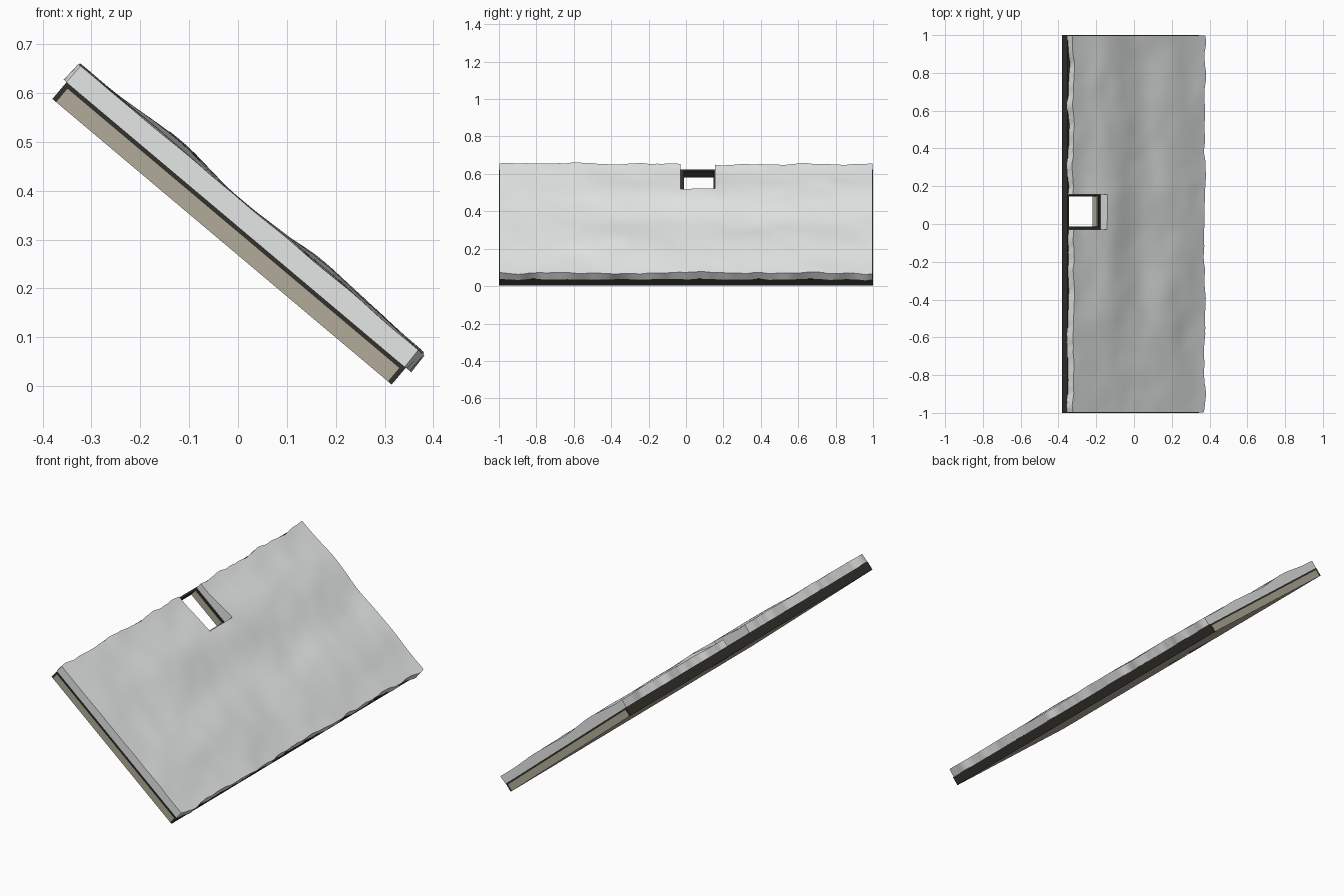
import bpy, bmesh, math
from mathutils import Matrix, Vector, noise

if "Cube" in bpy.data.objects:
    bpy.data.objects.remove(bpy.data.objects["Cube"])

# Local frame: s runs down the slope, y along the ridge, t out of the roof
D = Vector((0.765, 0, -0.644)).normalized()
N = Vector((-D.z, 0, D.x))
RIDGE = Vector((-0.38, 0, 0.588))
SLOPE = Matrix(((D.x, 0, N.x, RIDGE.x), (0, 1, 0, 0), (D.z, 0, N.z, RIDGE.z), (0, 0, 0, 1)))
LEN, THICK = 0.908, 0.045


def material(name, rgb):
    m = bpy.data.materials.new(name)
    m.diffuse_color = (*rgb, 1)
    m.use_nodes = True
    m.node_tree.nodes["Principled BSDF"].inputs["Base Color"].default_value = m.diffuse_color
    return m


SNOW = material("snow white", (0.78, 0.80, 0.79))
WOOD = material("weathered wood", (0.44, 0.41, 0.32))
DARK = material("dark trim", (0.032, 0.031, 0.025))


def finish(name, bm, mat):
    bmesh.ops.recalc_face_normals(bm, faces=bm.faces[:])
    bm.transform(SLOPE)
    me = bpy.data.meshes.new(name)
    bm.to_mesh(me)
    bm.free()
    me.materials.append(mat)
    ob = bpy.data.objects.new(name, me)
    bpy.context.collection.objects.link(ob)
    return ob


def slab(name, outline, t0, t1, mat):
    """Extrude an (s, y) outline from height t0 to t1."""
    bm = bmesh.new()
    f = bm.faces.new([bm.verts.new((s, y, t0)) for s, y in outline])
    ext = bmesh.ops.extrude_face_region(bm, geom=[f])
    bmesh.ops.translate(bm, vec=(0, 0, t1 - t0),
                        verts=[v for v in ext["geom"] if isinstance(v, bmesh.types.BMVert)])
    return finish(name, bm, mat)


def notched(s0, s1, depth, ya, yb):
    """Rectangle with the chimney notch cut in from the ridge side."""
    return [(s0, -1), (s1, -1), (s1, 1), (s0, 1), (s0, yb), (depth, yb), (depth, ya), (s0, ya)]


def rect(s0, s1):
    return [(s0, -1), (s1, -1), (s1, 1), (s0, 1)]


# Wooden deck, dark covering sheet and the two edge strips
slab("roof_deck", notched(0.01, LEN - 0.01, 0.21, -0.012, 0.146), 0, 0.036, WOOD)
slab("roof_sheet", notched(0.01, LEN - 0.01, 0.218, -0.014, 0.147), 0.036, THICK, DARK)
slab("ridge_strip", rect(0, 0.01), 0, THICK, DARK)
slab("eaves_strip", rect(LEN - 0.01, LEN), 0, THICK, DARK)


# Snow blanket: soft drifts on top, wavy ridge and eaves edges
def spread(stops, counts):
    out = [stops[0]]
    for a, b, n in zip(stops, stops[1:], counts):
        out += [a + (b - a) * i / n for i in range(1, n + 1)]
    return out


def wave(y, seed):
    return noise.noise(Vector((y * 9, seed, 0.3))) + 0.5 * noise.noise(Vector((y * 22, seed, 4.7)))


def depth_at(s, y):
    u = min(max(s / LEN, 0), 1)
    drift = math.sin(math.pi * u) ** 0.6 * (0.5 - 0.5 * math.cos(4 * math.pi * u))
    side = 0.15 + 0.85 * min(1, (y + 1) / 0.5)
    h = 0.044 + 0.010 * drift * side
    h += 0.010 * noise.noise(Vector((s * 4, y * 3, 1.5))) * side
    return h + 0.003 * noise.noise(Vector((s * 9, y * 8, 7.5)))


NOTCH_S, NOTCH_A, NOTCH_B = 0.226, -0.03, 0.155
ys = spread([-0.997, NOTCH_A, NOTCH_B, 0.997], [56, 10, 50])
ss = spread([0, NOTCH_S, 0.91], [10, 30])


def snow_point(s, y, top):
    near = max(0, 1 - s / NOTCH_S)
    far = max(0, (s - 0.7) / 0.21)
    shift = near * (0.004 + 0.013 * wave(y, 2.1 + 0.25 * top))
    shift += far * 0.014 * wave(y, 8.4 + 0.25 * top)
    return (s + shift, y, THICK + (depth_at(s, y) if top else 0))


bm = bmesh.new()
layers = [[[bm.verts.new(snow_point(s, y, top)) for y in ys] for s in ss] for top in (0, 1)]
for grid in layers:
    for i in range(len(ss) - 1):
        for j in range(len(ys) - 1):
            if ss[i] < NOTCH_S - 0.001 and NOTCH_A - 0.001 < ys[j] < NOTCH_B - 0.001:
                continue
            f = bm.faces.new((grid[i][j], grid[i + 1][j], grid[i + 1][j + 1], grid[i][j + 1]))
            f.smooth = True
# Walls joining both layers around the open rim
lower, upper = [[v for row in g for v in row] for g in layers]
pair = dict(zip(lower, upper))
for e in [e for e in bm.edges if e.is_boundary and e.verts[0] in pair]:
    a, b = e.verts
    bm.faces.new((a, b, pair[b], pair[a])).smooth = True
bmesh.ops.delete(bm, geom=[v for v in bm.verts if not v.link_faces], context='VERTS')
snow = finish("snow_blanket", bm, SNOW)
bpy.context.view_layer.objects.active = snow
snow.select_set(True)
bpy.ops.object.shade_smooth_by_angle(angle=math.radians(40))
